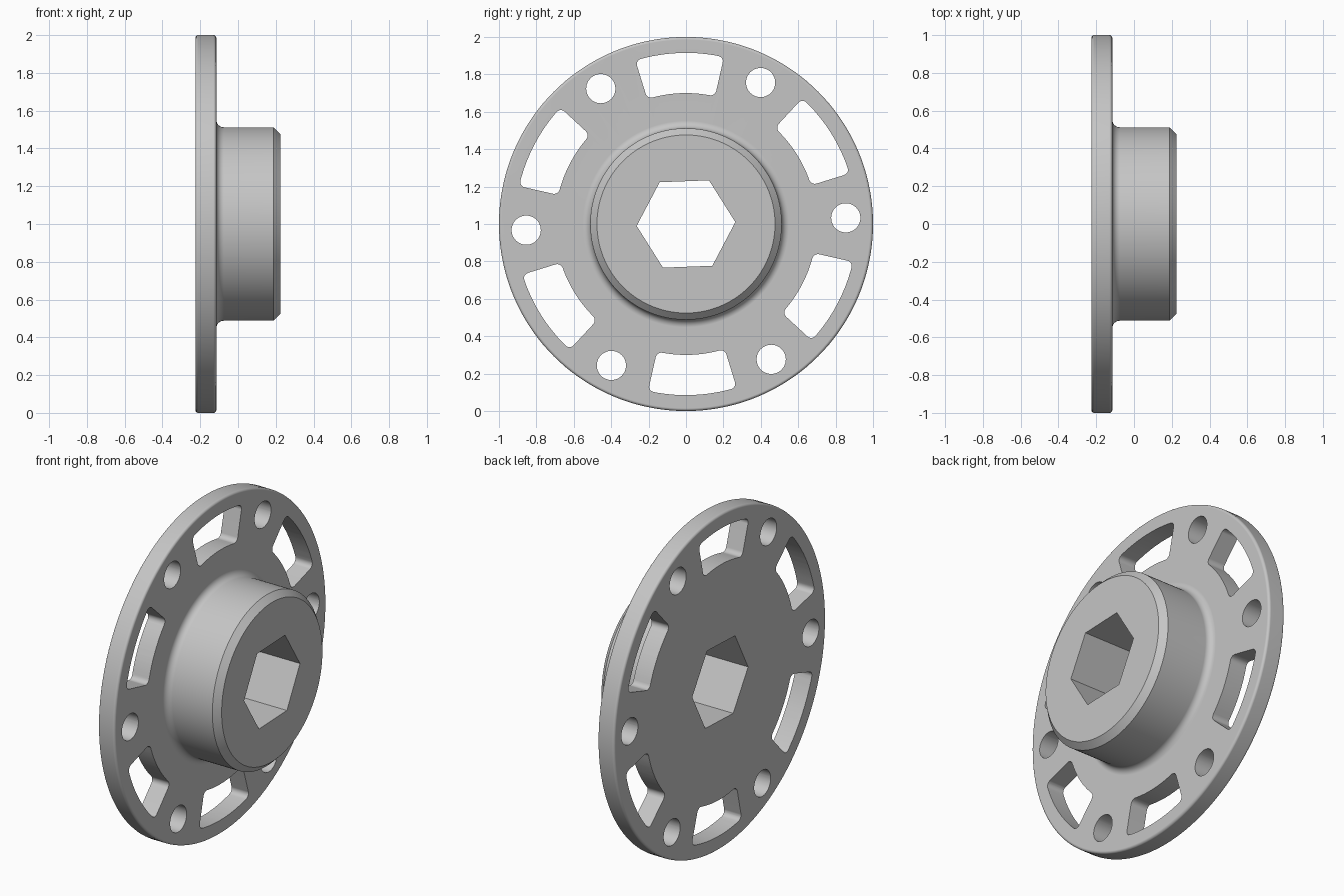
import bpy, bmesh, math
from mathutils import Vector

cube = bpy.data.objects.get("Cube")
if cube:
    bpy.data.objects.remove(cube, do_unlink=True)

TURN = math.radians(2.2)          # whole pattern is turned slightly about the axle
STEP = math.tau / 6
BACK, FACE, END = -0.226, -0.115, 0.225
RIM, BOSS = 1.0, 0.512

grey = bpy.data.materials.new("satin grey")
grey.use_nodes = True
colour = (0.56, 0.56, 0.56, 1)
grey.diffuse_color = colour
grey.node_tree.nodes["Principled BSDF"].inputs["Base Color"].default_value = colour


def polar(x, r, a):
    return Vector((x, r * math.cos(a), r * math.sin(a)))


def fillet(cx, cr, rad, start, end, n=6):
    """Quarter-round profile points as (x, radius), angles in degrees."""
    angles = [math.radians(start + (end - start) * i / n) for i in range(n + 1)]
    return [(cx + rad * math.cos(a), cr + rad * math.sin(a)) for a in angles]


def make_object(name, bm):
    bmesh.ops.recalc_face_normals(bm, faces=bm.faces)
    mesh = bpy.data.meshes.new(name)
    bm.to_mesh(mesh)
    bm.free()
    mesh.materials.append(grey)
    obj = bpy.data.objects.new(name, mesh)
    obj.location.z = 1
    bpy.context.collection.objects.link(obj)
    return obj


def prism(bm, outline, corners=(), rounding=0.0):
    """Closed prism along x from (radius, angle) points, with chosen corners rounded."""
    rings = [[bm.verts.new(polar(x, r, a)) for r, a in outline] for x in (-0.5, 0.5)]
    bm.faces.new(rings[0])
    bm.faces.new(rings[1][::-1])
    n = len(outline)
    for i in range(n):
        j = (i + 1) % n
        bm.faces.new((rings[0][i], rings[0][j], rings[1][j], rings[1][i]))
    if corners:
        edges = [bm.edges.get((rings[0][i], rings[1][i])) for i in corners]
        bmesh.ops.bevel(bm, geom=edges, offset=rounding, segments=5,
                        profile=0.5, affect='EDGES')


# Flange and boss: one turned profile
edge, root, chamfer = 0.015, 0.04, 0.036
profile = [(BACK, 0)]
profile += fillet(BACK + edge, RIM - edge, edge, 180, 90)
profile += fillet(FACE - edge, RIM - edge, edge, 90, 0)
profile += fillet(FACE + root, BOSS + root, root, 180, 270)
profile += [(END - chamfer, BOSS), (END, BOSS - chamfer), (END, 0)]

bm = bmesh.new()
verts = [bm.verts.new((x, r, 0)) for x, r in profile]
edges = [bm.edges.new(pair) for pair in zip(verts, verts[1:])]
bmesh.ops.spin(bm, geom=verts + edges, cent=(0, 0, 0), axis=(1, 0, 0),
               angle=math.tau, steps=144, use_merge=True)
bmesh.ops.remove_doubles(bm, verts=bm.verts, dist=1e-5)
hub = make_object("flanged_hub", bm)

# Cutters: hexagonal bore, bolt holes and rounded arc slots
bm = bmesh.new()
prism(bm, [(0.264, TURN + k * STEP) for k in range(6)])
half, n = math.radians(15), 10
for k in range(6):
    a = TURN + k * STEP
    centre = polar(0, 0.855, a)
    ring = []
    for i in range(48):
        p = centre + polar(0, 0.078, math.tau * i / 48)
        ring.append((math.hypot(p.y, p.z), math.atan2(p.z, p.y)))
    prism(bm, ring)
    mid = a + STEP / 2
    sweep = [mid - half + 2 * half * i / n for i in range(n + 1)]
    slot = [(0.915, t) for t in sweep] + [(0.70, t) for t in reversed(sweep)]
    prism(bm, slot, (0, n, n + 1, 2 * n + 1), 0.03)
cutter = make_object("hole_cutters", bm)
cutter.hide_render = True

bpy.ops.object.select_all(action='DESELECT')
hub.select_set(True)
bpy.context.view_layer.objects.active = hub
cut = hub.modifiers.new("holes", 'BOOLEAN')
cut.operation = 'DIFFERENCE'
cut.solver = 'EXACT'
cut.object = cutter
bpy.ops.object.modifier_apply(modifier=cut.name)
bpy.data.objects.remove(cutter, do_unlink=True)

# Smooth turned surfaces, crisp cut edges
bpy.ops.object.shade_smooth_by_angle(angle=math.radians(30))
weighted = hub.modifiers.new("clean shading", 'WEIGHTED_NORMAL')
weighted.keep_sharp = True
